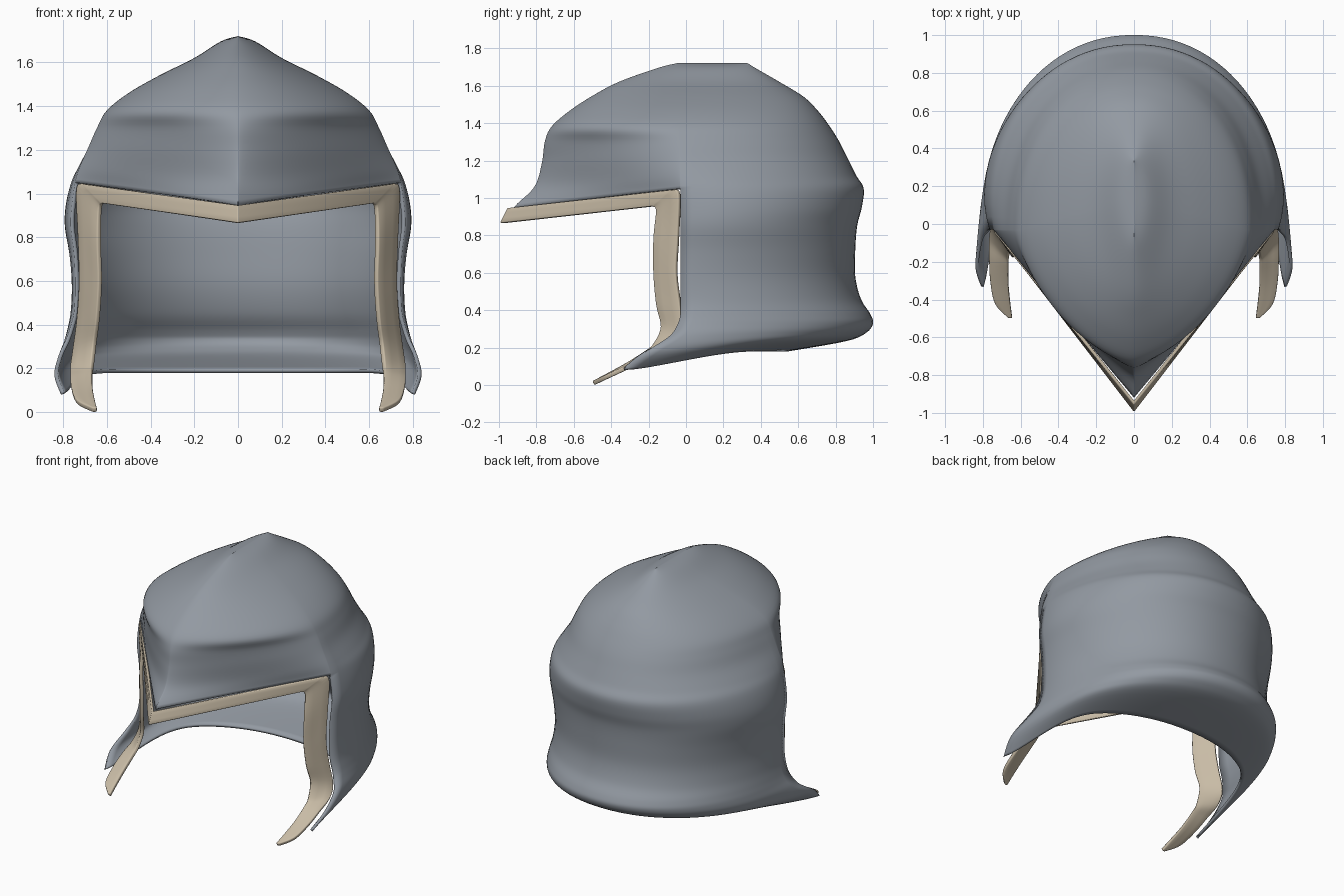
import bpy
import math

if "Cube" in bpy.data.objects:
    bpy.data.objects.remove(bpy.data.objects["Cube"], do_unlink=True)


def make_material(name, colour):
    mat = bpy.data.materials.new(name)
    mat.use_nodes = True
    mat.diffuse_color = colour
    mat.node_tree.nodes["Principled BSDF"].inputs["Base Color"].default_value = colour
    return mat


def spline(points, steps):
    """Smooth curve through tuples of any length."""
    result = []
    last = len(points) - 1
    for i in range(last):
        a, b = points[max(i - 1, 0)], points[i]
        c, d = points[i + 1], points[min(i + 2, last)]
        for k in range(steps):
            t = k / steps
            result.append(tuple(
                q + 0.5 * t * (r - p + t * (2 * p - 5 * q + 4 * r - s + t * (3 * (q - r) + s - p)))
                for p, q, r, s in zip(a, b, c, d)))
    result.append(points[-1])
    return result


def make_object(name, verts, faces, mat, thickness, offset):
    """Half surface, mirrored across x and given thickness."""
    mesh = bpy.data.meshes.new(name)
    mesh.from_pydata(verts, [], faces)
    mesh.materials.append(mat)
    obj = bpy.data.objects.new(name, mesh)
    bpy.context.collection.objects.link(obj)
    mirror = obj.modifiers.new("mirror", 'MIRROR')
    mirror.use_clip = True
    mirror.merge_threshold = 0.0005
    solid = obj.modifiers.new("thickness", 'SOLIDIFY')
    solid.thickness = thickness
    solid.offset = offset
    bpy.ops.object.select_all(action='DESELECT')
    obj.select_set(True)
    bpy.context.view_layer.objects.active = obj
    bpy.ops.object.shade_smooth_by_angle(angle=math.radians(40))
    return obj


steel = make_material("steel grey", (0.29, 0.32, 0.36, 1))
tan = make_material("tan trim", (0.58, 0.50, 0.38, 1))

# Dome rows: height, half width, middle y, back y, front y, front roundness, front drop, pinch
dome = [
    (1.72, 0.00, 0.14, 0.33, -0.05, 1.8, 0, 0),
    (1.695, 0.08, 0.12, 0.37, -0.15, 1.8, 0, 0),
    (1.62, 0.20, 0.08, 0.50, -0.36, 1.75, 0, 0),
    (1.54, 0.36, 0.04, 0.63, -0.51, 1.7, 0, 0),
    (1.46, 0.50, 0.00, 0.71, -0.63, 1.65, 0, 0),
    (1.38, 0.60, -0.03, 0.77, -0.72, 1.6, 0, 0),
    (1.30, 0.645, -0.03, 0.82, -0.755, 1.36, 0, 0),
    (1.21, 0.685, -0.03, 0.865, -0.77, 1.25, 0.02, 0),
    (1.12, 0.745, -0.03, 0.91, -0.81, 1.12, 0.06, 0.02),
    (1.05, 0.79, -0.03, 0.95, -0.92, 1.0, 0.10, 0.045),
]
# Neck rows: height, half width, back y, pinch, forward sweep of the cheek tips
neck = [
    (0.95, 0.82, 0.94, 0.06, 0),
    (0.85, 0.825, 0.915, 0.06, 0),
    (0.72, 0.80, 0.905, 0.05, 0),
    (0.58, 0.785, 0.905, 0.04, 0),
    (0.46, 0.79, 0.935, 0.04, 0),
    (0.38, 0.80, 0.985, 0.03, 0),
    (0.33, 0.81, 1.00, 0.02, 0.05),
    (0.28, 0.82, 0.965, 0, 0.2),
    (0.235, 0.82, 0.86, -0.02, 0.65),
    (0.18, 0.77, 0.55, -0.04, 1),
]
rows = [r + (0,) for r in dome]
rows += [(z, w, -0.03, yb, -0.98, 1.0, 0.10, p, s) for z, w, yb, p, s in neck]

STEPS = 5
COLS = 26
rim = (len(dome) - 1) * STEPS


def shell_point(row, col):
    z, w, yc, yb, yf, n, drop, pinch, sweep = row
    if col <= COLS:
        # Back and side, from the back centre round to the opening
        u = math.pi / 2 * (1 - col / COLS)
        e = 2 / 2.12
        near = math.exp(-6 * u)
        x = w * max(math.cos(u), 0) ** e - pinch * near * (w > 0.01)
        y = yc + (yb - yc) * math.sin(u) ** e
        tip = sweep * math.exp(-9 * u * u)
        return (max(x, 0), y - 0.3 * tip, z - 0.1 * tip)
    # Brow, from the opening corner to the front centre
    t = math.pi / 2 * (col - COLS) / COLS
    e = 2 / n
    f = math.sin(t) ** e
    x = max(w - pinch, 0) * max(math.cos(t), 0) ** e
    return (x, yc + (yf - yc) * f, z - drop * f)


# Helmet shell: closed dome above the rim, open-fronted neck guard below
verts, faces, index = [], [], {}
fine = spline(rows, STEPS)
for r, row in enumerate(fine):
    for c in range((2 * COLS if r <= rim else COLS) + 1):
        index[r, c] = len(verts)
        verts.append(shell_point(row, c))
for r, c in index:
    corners = [(r, c), (r, c + 1), (r + 1, c + 1), (r + 1, c)]
    if all(k in index for k in corners):
        faces.append([index[k] for k in corners])
make_object("helmet_shell", verts, faces, steel, 0.018, -1)

# Face trim: outer edge then inner edge, from brow corner to cheek tip
cheek = [
    (0.70, -0.075, 1.043, 0.615, -0.175, 0.955),
    (0.733, -0.035, 1.02, 0.63, -0.155, 0.93),
    (0.725, -0.04, 0.80, 0.635, -0.17, 0.78),
    (0.72, -0.05, 0.60, 0.63, -0.17, 0.60),
    (0.73, -0.03, 0.43, 0.64, -0.155, 0.43),
    (0.75, -0.015, 0.28, 0.655, -0.13, 0.31),
    (0.762, -0.07, 0.20, 0.665, -0.17, 0.215),
    (0.765, -0.18, 0.155, 0.667, -0.22, 0.17),
    (0.76, -0.30, 0.10, 0.665, -0.32, 0.105),
    (0.735, -0.42, 0.045, 0.655, -0.42, 0.05),
    (0.665, -0.495, 0.01, 0.645, -0.495, 0.01),
]
rails = [(0, -0.945, 0.945, 0, -0.985, 0.865)] + spline(cheek, 5)
verts, faces = [], []
for rail in rails:
    outer, inner = rail[:3], rail[3:]
    for k in range(4):
        verts.append(tuple(a + (b - a) * k / 3 for a, b in zip(outer, inner)))
for i in range(len(rails) - 1):
    for k in range(3):
        a = 4 * i + k
        faces.append((a, a + 1, a + 5, a + 4))
trim = make_object("face_trim", verts, faces, tan, 0.024, 0)
bevel = trim.modifiers.new("soft_edge", 'BEVEL')
bevel.width = 0.008
bevel.segments = 2
